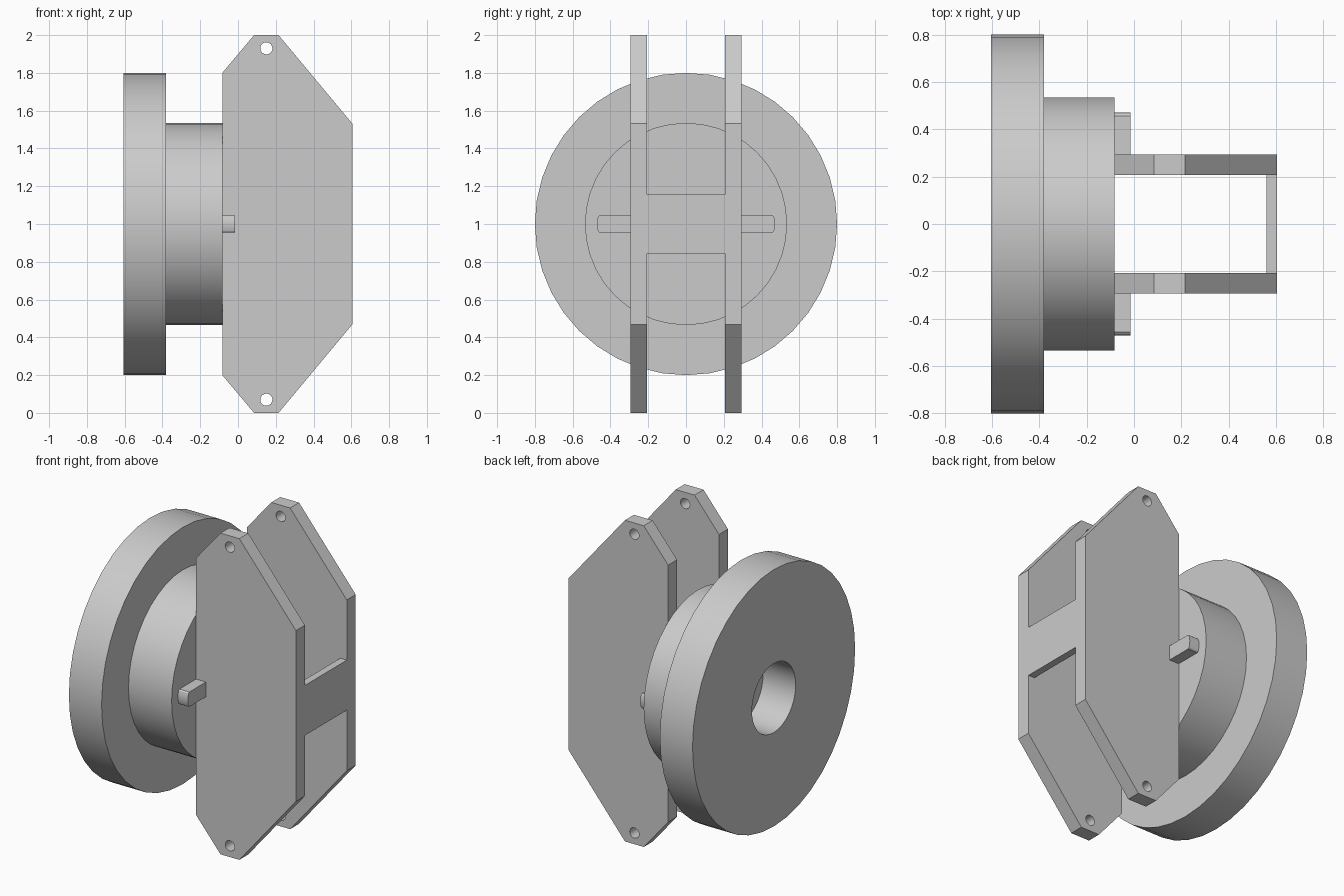
import bpy, bmesh, math
from mathutils import Matrix, Vector

cube = bpy.data.objects.get("Cube")
if cube:
    bpy.data.objects.remove(cube)

grey = bpy.data.materials.new("plain grey")
grey.use_nodes = True
colour = (0.6, 0.6, 0.6, 1)
grey.diffuse_color = colour
grey.node_tree.nodes["Principled BSDF"].inputs["Base Color"].default_value = colour


def smooth(obj):
    bpy.ops.object.select_all(action='DESELECT')
    obj.select_set(True)
    bpy.context.view_layer.objects.active = obj
    bpy.ops.object.shade_smooth_by_angle(angle=math.radians(30))


def add_mesh(name, bm):
    bmesh.ops.recalc_face_normals(bm, faces=bm.faces)
    mesh = bpy.data.meshes.new(name)
    bm.to_mesh(mesh)
    bm.free()
    mesh.materials.append(grey)
    obj = bpy.data.objects.new(name, mesh)
    bpy.context.collection.objects.link(obj)
    smooth(obj)


def lathe_x(name, profile, steps):
    """Revolve (x, radius) points about the horizontal axis at z = 1."""
    bm = bmesh.new()
    verts = [bm.verts.new((x, 0, 1 + r)) for x, r in profile]
    edges = [bm.edges.new(pair) for pair in zip(verts, verts[1:])]
    bmesh.ops.spin(bm, geom=verts + edges, cent=(0, 0, 1), axis=(1, 0, 0),
                   angle=math.tau, steps=steps, use_duplicate=False)
    bmesh.ops.remove_doubles(bm, verts=bm.verts, dist=0.0001)
    add_mesh(name, bm)


def box(name, low, high):
    low, high = Vector(low), Vector(high)
    bm = bmesh.new()
    bmesh.ops.create_cube(bm, size=1, matrix=Matrix.Translation((low + high) / 2)
                          @ Matrix.Diagonal((*(high - low), 1)))
    add_mesh(name, bm)


def prism(name, loops, placement, depth):
    """Extrude filled outlines; inner loops become holes."""
    curve = bpy.data.curves.new(name, 'CURVE')
    curve.dimensions = '2D'
    curve.fill_mode = 'BOTH'
    curve.extrude = depth / 2
    for loop in loops:
        spline = curve.splines.new('POLY')
        spline.points.add(len(loop) - 1)
        for point, (u, v) in zip(spline.points, loop):
            point.co = (u, v, 0, 1)
        spline.use_cyclic_u = True
    outline_obj = bpy.data.objects.new(name + "_outline", curve)
    bpy.context.collection.objects.link(outline_obj)
    depsgraph = bpy.context.evaluated_depsgraph_get()
    filled = bpy.data.meshes.new_from_object(outline_obj.evaluated_get(depsgraph))
    bm = bmesh.new()
    bm.from_mesh(filled)
    bpy.data.meshes.remove(filled)
    bpy.data.objects.remove(outline_obj)
    bpy.data.curves.remove(curve)
    bm.transform(placement)
    bmesh.ops.remove_doubles(bm, verts=bm.verts, dist=0.0001)
    add_mesh(name, bm)


def circle(cx, cz, r, n=24):
    return [(cx + r * math.cos(math.tau * i / n), cz + r * math.sin(math.tau * i / n))
            for i in range(n)]


# Wide flange and narrower hub, with a blind bore from the flange side
lathe_x("stepped_wheel", [(-0.38, 0), (-0.38, 0.215), (-0.605, 0.215), (-0.605, 0.8),
                          (-0.38, 0.8), (-0.38, 0.535), (-0.083, 0.535), (-0.083, 0)], 40)

# Bridge joining the plates at their outer edge
box("bridge", (0.56, -0.207, 0.845), (0.605, 0.207, 1.157))

# Plate outline with clipped corners and a hole at each tip
lower = [(-0.083, 0.2), (0.085, 0), (0.215, 0), (0.605, 0.468)]
outline = lower + [(x, 2 - z) for x, z in reversed(lower)]
holes = [circle(0.15, z, 0.032) for z in (0.07, 1.93)]
upright = Matrix.Rotation(math.pi / 2, 4, 'X')

# Lug outline with a rounded tip, standing on the hub face
facing = Matrix(((0, 0, 1, -0.05), (1, 0, 0, 0), (0, 1, 0, 1), (0, 0, 0, 1)))
tip_angles = [math.radians(d) for d in range(-90, 91, 30)]
lug = [(0.29, -0.046)] + [(0.457 + 0.015 * math.cos(a), 0.046 * math.sin(a))
                          for a in tip_angles] + [(0.29, 0.046)]

for side, sign in (("front", -1), ("back", 1)):
    prism(side + "_plate", [outline] + holes,
          Matrix.Translation((0, sign * 0.25, 0)) @ upright, 0.088)
    prism(side + "_lug", [[(sign * y, z) for y, z in lug]], facing, 0.07)
